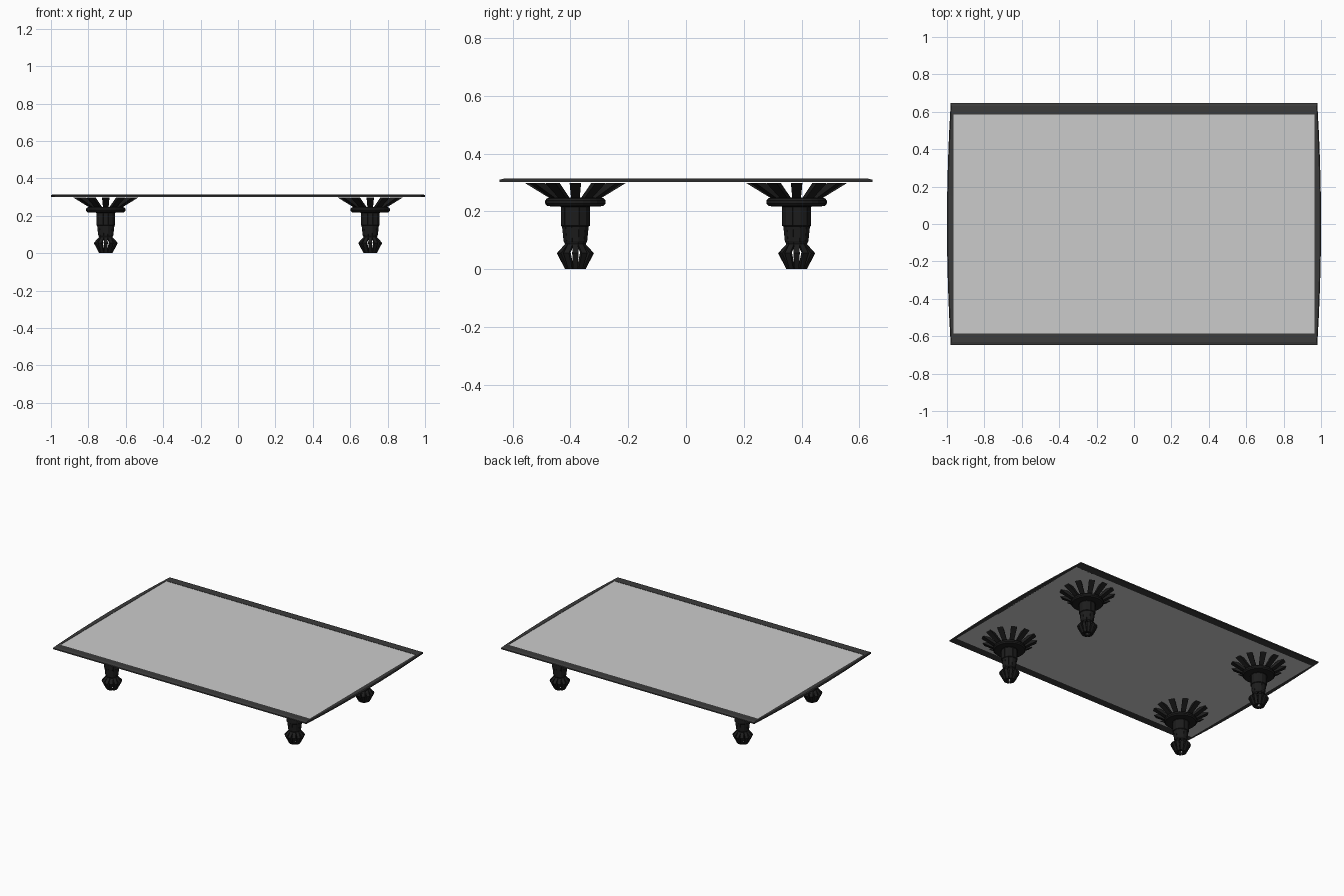
import bpy, bmesh, math
from mathutils import Matrix, Vector

if "Cube" in bpy.data.objects:
    bpy.data.objects.remove(bpy.data.objects["Cube"])


def material(name, v):
    m = bpy.data.materials.new(name)
    m.diffuse_color = (v, v, v, 1)
    m.use_nodes = True
    m.node_tree.nodes["Principled BSDF"].inputs["Base Color"].default_value = m.diffuse_color
    return m


def finish(name, bm, mat=None):
    bmesh.ops.recalc_face_normals(bm, faces=bm.faces)
    me = bpy.data.meshes.new(name)
    bm.to_mesh(me)
    bm.free()
    ob = bpy.data.objects.new(name, me)
    bpy.context.collection.objects.link(ob)
    if mat:
        me.materials.append(mat)
    return ob


def loft(bm, rings, closed=False):
    """Skin a list of equal-length vertex loops; cap the ends unless closed."""
    vs = [[bm.verts.new(p) for p in r] for r in rings]
    n = len(vs[0])
    pairs = list(zip(vs, vs[1:] + vs[:1])) if closed else list(zip(vs, vs[1:]))
    for a, b in pairs:
        for i in range(n):
            j = (i + 1) % n
            bm.faces.new((a[i], a[j], b[j], b[i]))
    if not closed:
        bm.faces.new(vs[0])
        bm.faces.new(vs[-1])


black = material("black", 0.012)
dark = material("dark_grey", 0.045)

# Flat grey table panel
bm = bmesh.new()
bmesh.ops.create_cube(bm, size=1, matrix=Matrix.Translation((0, 0, 0.3055)) @ Matrix.Diagonal((1.94, 1.18, 0.009, 1)))
finish("table_panel", bm)

# Frame: straight long rails, gently bowed short rails
N = 8


def outline(corner_x, bulge, y):
    side = [(corner_x + bulge * (1 - t * t), y * t) for t in (-1 + 2 * i / N for i in range(N + 1))]
    return side + [(-x, -v) for x, v in side]


def at(pts, z):
    return [(x, y, z) for x, y in pts]


inner = outline(0.965, 0, 0.585)
outer = outline(0.98, 0.02, 0.646)
crest = outline(0.976, 0.019, 0.63)
bm = bmesh.new()
loft(bm, [at(inner, 0.301), at(outer, 0.301), at(outer, 0.309), at(crest, 0.313), at(inner, 0.312)], closed=True)
finish("table_frame", bm, dark)

# Leg staves: outer r, z, inner r, z, half width
STAVE = [
    (0.036, 0.000, 0.018, 0.000, 0.0080),
    (0.064, 0.055, 0.044, 0.058, 0.0110),
    (0.036, 0.086, 0.018, 0.086, 0.0095),
    (0.041, 0.098, 0.020, 0.098, 0.0105),
    (0.046, 0.147, 0.025, 0.147, 0.0120),
    (0.050, 0.150, 0.025, 0.150, 0.0128),
    (0.050, 0.215, 0.025, 0.220, 0.0128),
    (0.090, 0.246, 0.055, 0.246, 0.0150),
    (0.175, 0.298, 0.130, 0.298, 0.0200),
]
# Binding disc profile: r, z
DISC = [(0.085, 0.217), (0.098, 0.219), (0.105, 0.227), (0.105, 0.237), (0.098, 0.245), (0.085, 0.247)]


def leg(name, cx, cy, count=12):
    bm = bmesh.new()
    for k in range(count):
        rot = Matrix.Translation((cx, cy, 0)) @ Matrix.Rotation(2 * math.pi * k / count, 4, 'Z')
        loft(bm, [[rot @ Vector(p) for p in ((ro, -w, zo), (ro, w, zo), (ri, w * 0.6, zi), (ri, -w * 0.6, zi))]
                  for ro, zo, ri, zi, w in STAVE])
    finish(name + "_staves", bm, black)
    bm = bmesh.new()
    angles = [2 * math.pi * i / 24 for i in range(24)]
    loft(bm, [[(cx + r * math.cos(a), cy + r * math.sin(a), z) for a in angles] for r, z in DISC])
    finish(name + "_ring", bm, black)


for sx, xn in ((-1, "left"), (1, "right")):
    for sy, yn in ((-1, "front"), (1, "back")):
        leg(f"{yn}_{xn}_leg", sx * 0.707, sy * 0.383)
